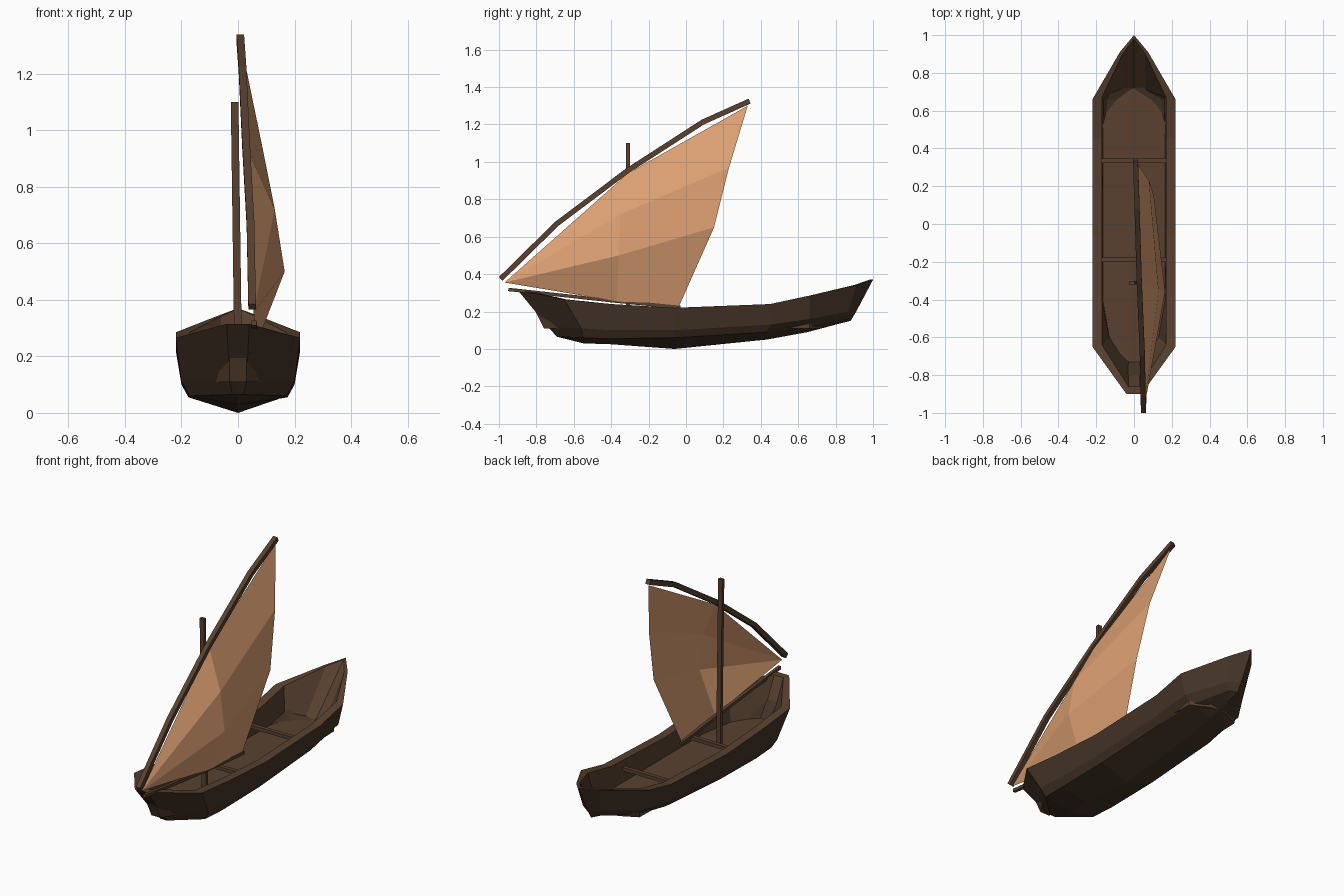
import bpy, bmesh
from mathutils import Vector

if "Cube" in bpy.data.objects:
    bpy.data.objects.remove(bpy.data.objects["Cube"])


def material(name, rgb):
    m = bpy.data.materials.new(name)
    m.diffuse_color = (*rgb, 1)
    m.use_nodes = True
    m.node_tree.nodes["Principled BSDF"].inputs["Base Color"].default_value = m.diffuse_color
    return m


HULL = material("dark hull wood", (0.057, 0.033, 0.020))
WOOD = material("brown wood", (0.098, 0.053, 0.029))
SAIL = material("tan sail cloth", (0.72, 0.35, 0.17))


def finish(name, bm, *mats):
    mesh = bpy.data.meshes.new(name)
    bm.to_mesh(mesh)
    bm.free()
    for m in mats:
        mesh.materials.append(m)
    ob = bpy.data.objects.new(name, mesh)
    bpy.context.collection.objects.link(ob)
    return ob


def spar(name, path, wx, wn):
    """Square bar swept along a path; wx is its width in x, wn across."""
    bm = bmesh.new()
    pts = [Vector(p) for p in path]
    rings = []
    for i, p in enumerate(pts):
        t = (pts[min(i + 1, len(pts) - 1)] - pts[max(i - 1, 0)]).normalized()
        n = t.cross(Vector((1, 0, 0))).normalized()
        s = n.cross(t).normalized()
        rings.append([bm.verts.new(p + s * a * wx / 2 + n * b * wn / 2)
                      for a, b in ((-1, -1), (1, -1), (1, 1), (-1, 1))])
    for r, q in zip(rings, rings[1:]):
        for k in range(4):
            bm.faces.new((r[k], r[(k + 1) % 4], q[(k + 1) % 4], q[k]))
    bm.faces.new(rings[0])
    bm.faces.new(rings[-1])
    bmesh.ops.recalc_face_normals(bm, faces=bm.faces)
    return finish(name, bm, WOOD)


# Hull: half sections from stern to bow
# (gunwale xyz), (chine xyz), (bilge xyz), (keel yz), (inner rim xy), (floor edge xy)
stations = [
    ((.04, -.90, .315), (.03, -.74, .12), (.02, -.69, .065), (-.69, .065), (.03, -.86), (.03, -.76)),
    ((.22, -.65, .265), (.20, -.56, .11), (.17, -.55, .060), (-.55, .030), (.17, -.64), (.13, -.60)),
    ((.22, -.40, .240), (.20, -.40, .10), (.175, -.40, .055), (-.40, .025), (.17, -.40), (.165, -.40)),
    ((.22, -.06, .220), (.20, -.06, .10), (.175, -.06, .060), (-.06, .000), (.17, -.06), (.165, -.06)),
    ((.22, .45, .240), (.20, .45, .13), (.17, .43, .09), (.43, .05), (.17, .45), (.165, .45)),
    ((.22, .66, .285), (.19, .66, .16), (.14, .66, .12), (.65, .09), (.17, .67), (.16, .66)),
    ((.075, .91, .342), (.06, .87, .20), (.04, .85, .16), (.80, .13), (.06, .90), (.06, .71)),
    ((0, 1.0, .370), (0, .91, .20), (0, .88, .15), (.88, .15), (0, .98), (0, .72)),
]
bm = bmesh.new()
sections = []
for gun, chine, bilge, keel, rim, floor in stations:
    fz = .11
    sections.append([(0, *keel), bilge, chine, gun, (*rim, gun[2]),
                     (*floor, fz), (0, floor[1], fz)])
sections.insert(0, [(0, p[1], p[2]) for p in sections[0]])
for side in (1, -1):
    grid = [[bm.verts.new((side * x, y, z)) for x, y, z in s] for s in sections]
    for a, b in zip(grid, grid[1:]):
        for k in range(6):
            quad = (a[k], b[k], b[k + 1], a[k + 1])
            f = bm.faces.new(quad if side == 1 else quad[::-1])
            f.material_index = 0 if k < 3 else 1  # outside dark, rim and inside lighter
bmesh.ops.remove_doubles(bm, verts=bm.verts, dist=1e-4)
bmesh.ops.dissolve_degenerate(bm, edges=bm.edges, dist=1e-4)
bmesh.ops.recalc_face_normals(bm, faces=bm.faces)
finish("hull", bm, HULL, WOOD)

# Seats across the hull
for i, y in enumerate((-.19, .335)):
    bm = bmesh.new()
    bmesh.ops.create_cube(bm, size=1)
    for v in bm.verts:
        v.co = Vector((v.co.x * .35, y + v.co.y * .024, .185 + v.co.z * .02))
    finish(f"seat_{i + 1}", bm, WOOD)

# Mast, curved yard and boom
spar("mast", [(.002, -.31, .10), (-.012, -.31, 1.10)], .027, .019)
spar("yard", [(.05, -.99, .375), (.044, -.69, .67), (.028, -.31, .955),
              (.016, .09, 1.213), (.008, .34, 1.325)], .027, .028)
spar("boom", [(.057, -.95, .318), (.06, -.40, .258), (.055, -.03, .222)], .018, .018)

# Sail: a fan from the tack through two columns
bm = bmesh.new()
tack = bm.verts.new((.055, -.97, .355))
mid = [bm.verts.new(p) for p in ((.03, -.31, .94), (.13, -.35, .72),
                                 (.165, -.36, .50), (.07, -.37, .255))]
leech = [bm.verts.new(p) for p in ((.012, .33, 1.30), (.08, .23, .97),
                                   (.105, .15, .65), (.055, -.04, .222))]
for k in range(3):
    bm.faces.new((tack, mid[k + 1], mid[k]))
    bm.faces.new((mid[k], mid[k + 1], leech[k + 1], leech[k]))
finish("sail", bm, SAIL)
